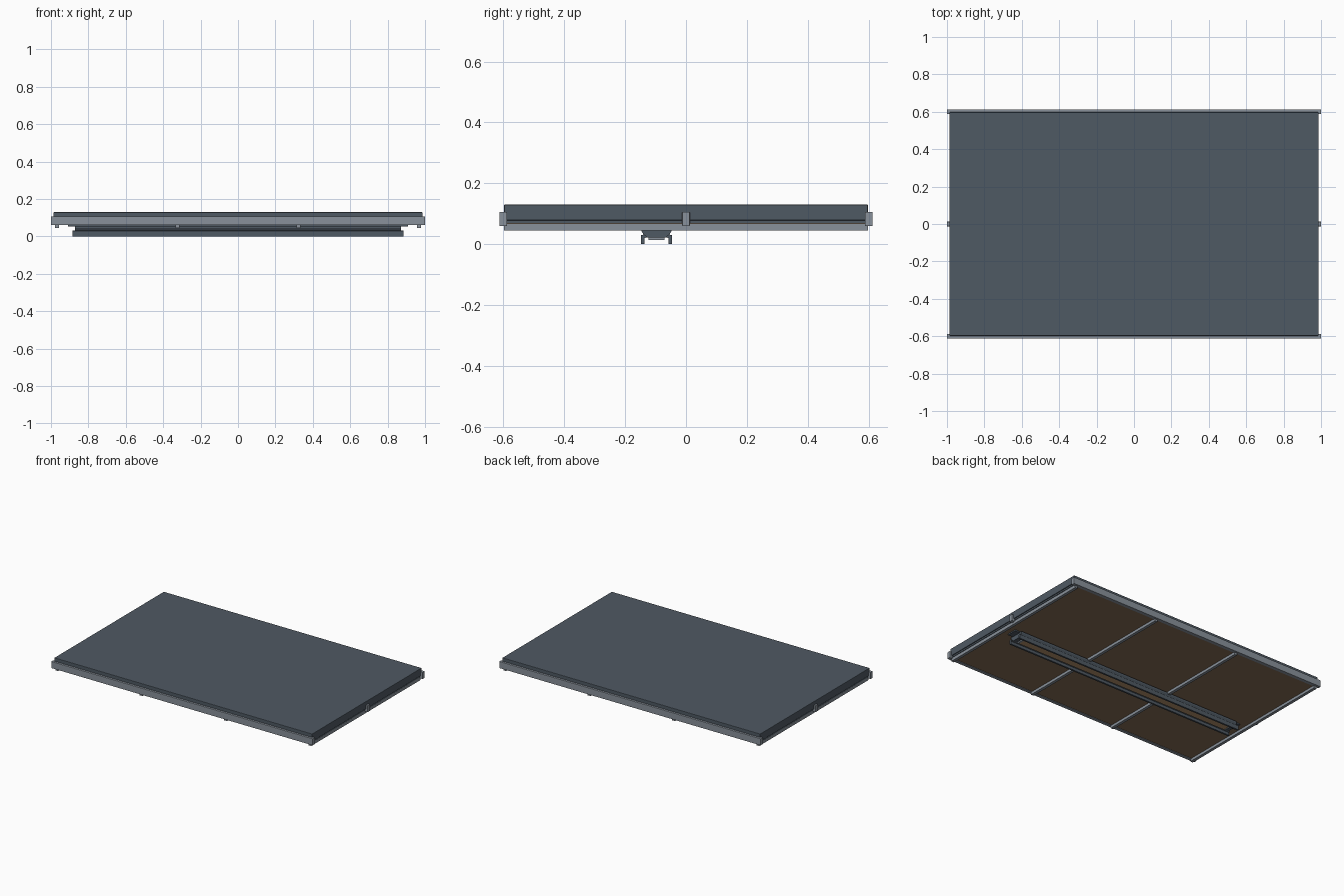
import bpy, bmesh

if "Cube" in bpy.data.objects:
    bpy.data.objects.remove(bpy.data.objects["Cube"])


def material(name, rgb):
    m = bpy.data.materials.new(name)
    m.diffuse_color = (*rgb, 1)
    m.use_nodes = True
    m.node_tree.nodes["Principled BSDF"].inputs["Base Color"].default_value = m.diffuse_color
    return m


SLATE = material("dark slate", (0.078, 0.10, 0.125))
STEEL = material("grey steel", (0.25, 0.285, 0.325))
BROWN = material("brown board", (0.24, 0.155, 0.092))
TAN = material("tan strip", (0.45, 0.28, 0.15))


def finish(name, bm, mat, bevel=0):
    bmesh.ops.recalc_face_normals(bm, faces=bm.faces)
    me = bpy.data.meshes.new(name)
    bm.to_mesh(me)
    bm.free()
    me.materials.append(mat)
    ob = bpy.data.objects.new(name, me)
    bpy.context.collection.objects.link(ob)
    if bevel:
        mod = ob.modifiers.new("edge bevel", 'BEVEL')
        mod.width = bevel
        mod.segments = 2
    return ob


def box(name, x, y, z, mat, bevel=0):
    """Box from (min, max) ranges."""
    bm = bmesh.new()
    bmesh.ops.create_cube(bm, size=1)
    for v in bm.verts:
        v.co = [r[0] + (c + 0.5) * (r[1] - r[0]) for c, r in zip(v.co, (x, y, z))]
    return finish(name, bm, mat, bevel)


def extrude_x(name, profile, half, mat):
    """Closed (y, z) profile swept along x."""
    bm = bmesh.new()
    face = bm.faces.new([bm.verts.new((-half, y, z)) for y, z in profile])
    new = bmesh.ops.extrude_face_region(bm, geom=[face])["geom"]
    bmesh.ops.translate(bm, vec=(2 * half, 0, 0),
                        verts=[g for g in new if isinstance(g, bmesh.types.BMVert)])
    return finish(name, bm, mat)


# Deck slab and the board lining its underside
box("deck", (-0.986, 0.986), (-0.598, 0.598), (0.078, 0.13), SLATE, 0.003)
box("deck_lower_lip", (-0.98, 0.98), (-0.592, 0.592), (0.068, 0.078), SLATE)
box("underside_board", (-0.975, 0.975), (-0.588, 0.588), (0.063, 0.069), BROWN)

# Three long beams: front, middle (only its ends show), back
for name, y in (("front_rail", -0.6), ("back_rail", 0.6)):
    box(name, (-1, 1), (y - 0.0125, y + 0.0125), (0.06, 0.106), STEEL, 0.002)
for name, s in (("left_beam_end", -1), ("right_beam_end", 1)):
    box(name, sorted((s * 0.975, s)), (-0.0125, 0.0125), (0.06, 0.106), STEEL, 0.002)

# Cross bars under the board
for i, x in enumerate((-0.968, -0.323, 0.323, 0.968)):
    box(f"cross_bar_{i + 1}", (x - 0.01, x + 0.01), (-0.598, 0.598),
        (0.045, 0.066), STEEL)

# Long tray hung below the deck
C = -0.097
box("tray_mount_plate", (-0.91, 0.91), (C - 0.035, C + 0.035), (0.052, 0.06), SLATE)
extrude_x("tray_body", [(C - 0.05, 0.056), (C - 0.05, 0.044), (C - 0.036, 0.022),
                        (C + 0.036, 0.022), (C + 0.05, 0.044), (C + 0.05, 0.056)],
          0.872, SLATE)
for name, s in (("tray_front_flange", -1), ("tray_back_flange", 1)):
    extrude_x(name, [(C + s * y, z) for y, z in
                     ((0.030, 0.024), (0.039, 0.020), (0.039, 0.001), (0.051, 0.001),
                      (0.051, 0.030), (0.040, 0.032))], 0.884, SLATE)
# Tan strip along the tray floor, closed by steel caps
box("tray_strip", (-0.83, 0.83), (C - 0.025, C + 0.025), (0.015, 0.023), TAN)
for name, s in (("left_strip_cap", -1), ("right_strip_cap", 1)):
    box(name, sorted((s * 0.83, s * 0.842)), (C - 0.026, C + 0.026), (0.014, 0.023), STEEL)
